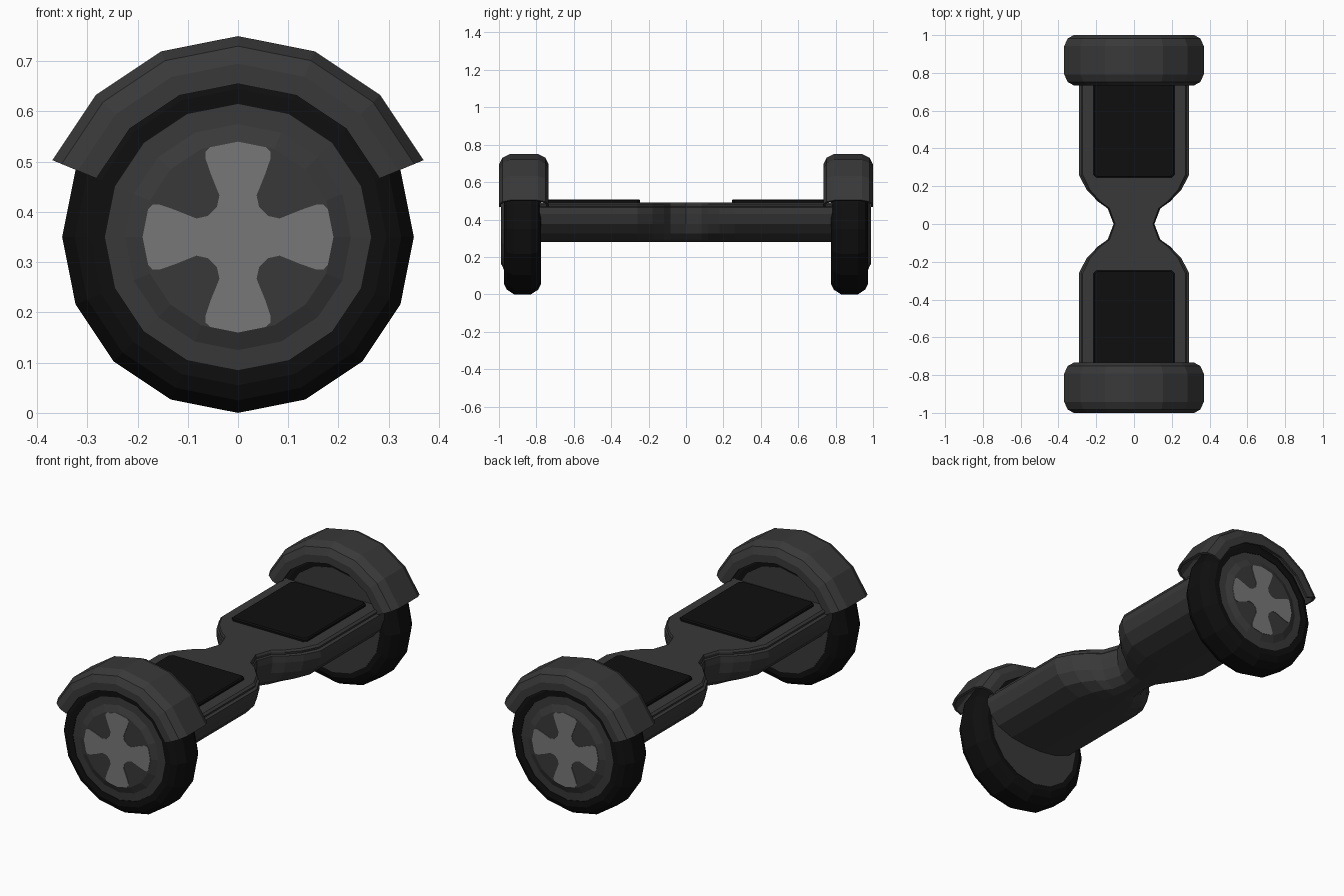
import bpy, bmesh, math

if "Cube" in bpy.data.objects:
    bpy.data.objects.remove(bpy.data.objects["Cube"])

HUB_Z = 0.35      # wheel axle height
STEP = math.pi / 8  # all round parts are 16-sided


def material(name, v):
    m = bpy.data.materials.new(name)
    m.diffuse_color = (v, v, v, 1)
    m.use_nodes = True
    m.node_tree.nodes["Principled BSDF"].inputs["Base Color"].default_value = m.diffuse_color
    return m


GREY = material("dark_grey_plastic", 0.040)
BLACK = material("black_rubber", 0.0045)
SILVER = material("light_grey_metal", 0.185)


def finish(name, bm, mat):
    bmesh.ops.remove_doubles(bm, verts=bm.verts, dist=1e-5)
    bmesh.ops.recalc_face_normals(bm, faces=bm.faces)
    me = bpy.data.meshes.new(name)
    bm.to_mesh(me)
    bm.free()
    me.materials.append(mat)
    ob = bpy.data.objects.new(name, me)
    bpy.context.collection.objects.link(ob)
    return ob


def loft(name, rings, mat, wrap=False, closed=True):
    """Skin equal-length rings; cap both ends unless wrapped."""
    bm = bmesh.new()
    vr = [[bm.verts.new(p) for p in r] for r in rings]
    n = len(vr[0])
    pairs = list(zip(vr, vr[1:])) + ([(vr[-1], vr[0])] if wrap else [])
    for a, b in pairs:
        for i in range(n if closed else n - 1):
            j = (i + 1) % n
            bm.faces.new((a[i], a[j], b[j], b[i]))
    if not wrap:
        bm.faces.new(vr[0])
        bm.faces.new(vr[-1])
    return finish(name, bm, mat)


def circle(y, r):
    return [(r * math.sin(i * STEP), y, HUB_Z + r * math.cos(i * STEP)) for i in range(16)]


def mirrored(half):
    """Complete a (offset, radius) profile about offset 0."""
    return half + [(-a, b) for a, b in reversed(half) if abs(a) > 1e-6]


# Wheel profiles: (offset from wheel centre, radius)
TYRE = mirrored([(0.098, 0.265), (0.099, 0.295), (0.084, 0.325), (0.045, 0.35)])
HUB = [(-0.100, 0.27), (0.095, 0.27), (0.097, 0.225), (0.112, 0.19)]
FENDER = (mirrored([(0.133, 0.305), (0.133, 0.345), (0.115, 0.38), (0.075, 0.40)])
          + [(-a, b) for a, b in mirrored([(0.122, 0.305), (0.122, 0.342), (0.105, 0.37), (0.07, 0.388)])])
# Right half of one spoke of the hub cross, from tip to inner notch
SPOKE = [(0, 0.19), (0.055, 0.179), (0.065, 0.17), (0.065, 0.157), (0.054, 0.125),
         (0.037, 0.083), (0.042, 0.06), (0.052, 0.047)]

for side, s in (("front", -1), ("back", 1)):
    yc = 0.874 * s
    # tyre and hub
    loft(side + "_tyre", [circle(yc + s * o, r) for o, r in TYRE], BLACK, wrap=True)
    loft(side + "_hub", [circle(yc + s * o, r) for o, r in HUB], GREY)

    # four-spoke cross plate on the outer hub face
    half = SPOKE + [(0.06, 0.042 + 0.0)]
    spoke = [(-x, z) for x, z in reversed(SPOKE[1:])] + SPOKE
    outline = []
    for k in range(4):
        c, d = round(math.cos(k * math.pi / 2)), round(math.sin(k * math.pi / 2))
        outline += [(x * c + z * d, z * c - x * d) for x, z in spoke]
    loft(side + "_hub_cross",
         [[(x, yc + s * o, HUB_Z + z) for x, z in outline] for o in (0.109, 0.1145)], SILVER)

    # fender arc over the top of the wheel
    loft(side + "_fender",
         [[(r * math.sin(k * STEP), s * (0.867 + o), HUB_Z + r * math.cos(k * STEP))
           for o, r in FENDER] for k in range(-3, 4)], GREY)

    # foot pad with clipped corners and bevelled top
    def pad_ring(inset, z):
        hx, y0, y1, c = 0.215 - inset, 0.245 + inset, 0.75 - inset, 0.015
        pts = [(hx - c, y0), (hx, y0 + c), (hx, y1 - c), (hx - c, y1)]
        pts += [(-x, y) for x, y in reversed(pts)]
        return [(x, s * y, z) for x, y in pts]
    loft(side + "_foot_pad", [pad_ring(0, 0.48), pad_ring(0, 0.501), pad_ring(0.006, 0.507)], BLACK)

# Body: half-round section with a side groove, pinched at the middle
SECTION = [(0.93, 0.492), (0.965, 0.482), (0.95, 0.470), (0.995, 0.464), (1.0, 0.43),
           (0.94, 0.375), (0.78, 0.325), (0.48, 0.292), (0.16, 0.28)]
section = SECTION + [(-x, z) for x, z in reversed(SECTION)]
WAIST = [(0, 0.108), (0.083, 0.14), (0.118, 0.19), (0.18, 0.25), (0.26, 0.292), (0.785, 0.292)]
stations = [(-y, w) for y, w in reversed(WAIST[1:])] + WAIST
loft("body", [[(x * w, y, z) for x, z in section] for y, w in stations], GREY)
